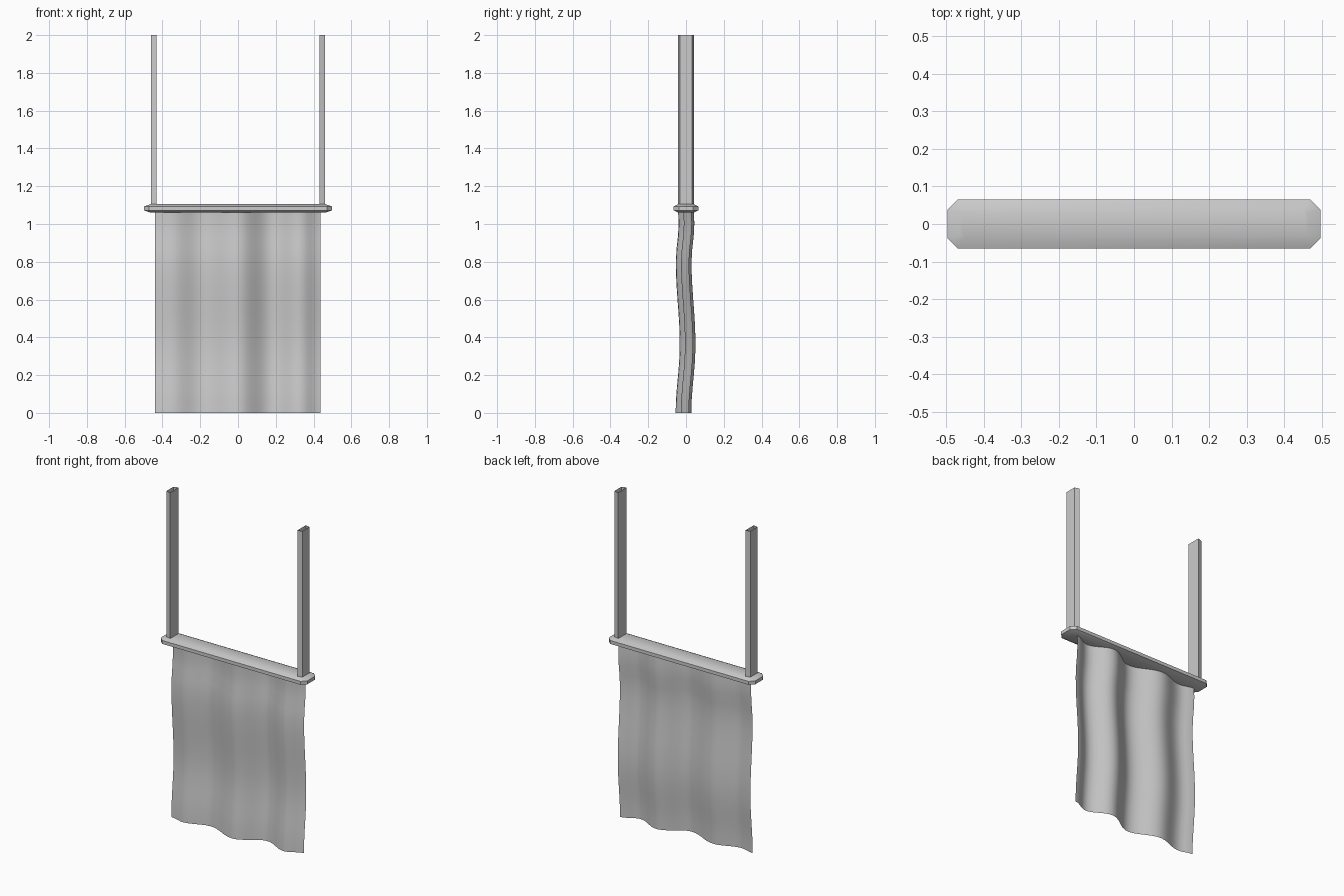
import bpy, bmesh, math

if "Cube" in bpy.data.objects:
    bpy.data.objects.remove(bpy.data.objects["Cube"])


def make_object(name, bm):
    bmesh.ops.recalc_face_normals(bm, faces=bm.faces)
    me = bpy.data.meshes.new(name)
    bm.to_mesh(me)
    bm.free()
    ob = bpy.data.objects.new(name, me)
    bpy.context.collection.objects.link(ob)
    return ob


def loft(name, rings, caps=True, smooth=False):
    """Join closed rings of points with quads."""
    bm = bmesh.new()
    vs = [[bm.verts.new(p) for p in r] for r in rings]
    n = len(rings[0])
    for a, b in zip(vs, vs[1:]):
        for i in range(n):
            j = (i + 1) % n
            bm.faces.new((a[i], a[j], b[j], b[i]))
    if caps:
        bm.faces.new(vs[0][::-1])
        bm.faces.new(vs[-1])
    for f in bm.faces:
        f.smooth = smooth
    return make_object(name, bm)


def octagon(hx, hy, c, z):
    return [(-hx, -hy + c, z), (-hx + c, -hy, z), (hx - c, -hy, z), (hx, -hy + c, z),
            (hx, hy - c, z), (hx - c, hy, z), (-hx + c, hy, z), (-hx, hy - c, z)]


# Crossbar with chamfered edges and corners
bar = loft("crossbar", [octagon(0.463, 0.042, 0.012, 1.06), octagon(0.497, 0.065, 0.027, 1.072),
                        octagon(0.497, 0.065, 0.027, 1.093), octagon(0.463, 0.042, 0.012, 1.105)],
           smooth=True)
bpy.context.view_layer.objects.active = bar
bar.select_set(True)
bpy.ops.object.shade_smooth_by_angle(angle=math.radians(40))

# Hanging straps: trapezoid tubes, open at the top
for side, label in ((-1, "left"), (1, "right")):
    outline = [(0.432, -0.042), (0.461, -0.033), (0.461, 0.033), (0.432, 0.042)]
    loft(label + "_strap", [[(side * x, y, z) for x, y in outline] for z in (1.09, 2.0)],
         caps=False)


# Rippled cloth hanging under the bar
def ease(points, t):
    for (a, va), (b, vb) in zip(points, points[1:]):
        if t <= b:
            k = 0.5 - 0.5 * math.cos(math.pi * (t - a) / (b - a))
            return va + (vb - va) * k
    return points[-1][1]


folds = [(-0.44, -0.005), (-0.35, -0.024), (-0.19, 0.02), (0.0, -0.042),
         (0.18, 0.042), (0.33, -0.015), (0.437, 0.028)]
sway = [(0.0, -0.013), (0.36, 0.009), (0.8, -0.012), (1.0, 0.003), (1.07, 0.0)]
cols, rows = 36, 16
bm = bmesh.new()
grid = []
for r in range(rows + 1):
    z = 1.07 * r / rows
    line = []
    for c in range(cols + 1):
        x = -0.44 + 0.877 * c / cols
        line.append(bm.verts.new((x, ease(folds, x) + ease(sway, z), z)))
    grid.append(line)
for a, b in zip(grid, grid[1:]):
    for i in range(cols):
        bm.faces.new((a[i], a[i + 1], b[i + 1], b[i])).smooth = True
make_object("cloth_banner", bm)
